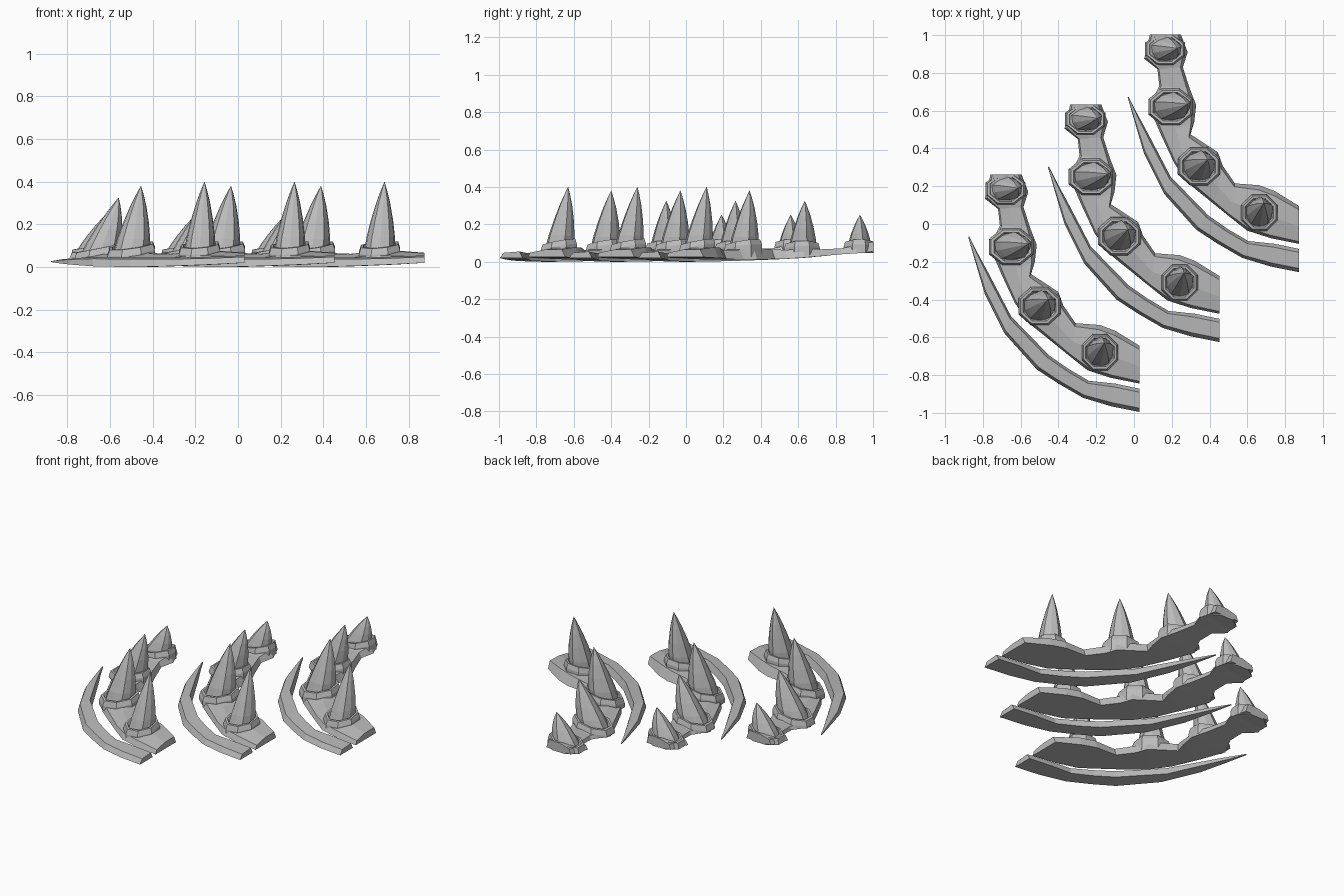
import bpy, math
from mathutils import Vector

if "Cube" in bpy.data.objects:
    bpy.data.objects.remove(bpy.data.objects["Cube"])

grey = bpy.data.materials.new("stone_grey")
grey.diffuse_color = (0.5, 0.5, 0.5, 1)
grey.use_nodes = True
grey.node_tree.nodes["Principled BSDF"].inputs["Base Color"].default_value = grey.diffuse_color
STEP = Vector((0.422, 0.37, 0))


def make(name, rings, closed_ends=True):
    """Skin a list of equal-length point rings into one closed flat-shaded mesh."""
    n = len(rings[0])
    verts = [p for r in rings for p in r]
    faces = []
    for i in range(len(rings) - 1):
        for j in range(n):
            k = (j + 1) % n
            faces.append((i*n + j, i*n + k, (i+1)*n + k, (i+1)*n + j))
    if closed_ends:
        faces.append(tuple(reversed(range(n))))
        faces.append(tuple(range((len(rings) - 1)*n, len(rings)*n)))
    me = bpy.data.meshes.new(name)
    me.from_pydata(verts, [], faces)
    me.materials.append(grey)
    # consistent outward normals
    import bmesh
    bm = bmesh.new()
    bm.from_mesh(me)
    bmesh.ops.remove_doubles(bm, verts=bm.verts, dist=1e-5)
    bmesh.ops.recalc_face_normals(bm, faces=bm.faces)
    bm.to_mesh(me)
    bm.free()
    # three identical rows, stepped diagonally
    for c in range(3):
        ob = bpy.data.objects.new(f"{name}_row{c + 1}", me)
        ob.location = STEP * c
        bpy.context.collection.objects.link(ob)


# gum strip stations: outer xy, inner xy, bottom z, thickness
gum = [((.03, -.845), (.03, -.645), .025, .04),
       ((-.12, -.815), (-.10, -.565), .02, .055),
       ((-.245, -.775), (-.18, -.535), .018, .055),
       ((-.34, -.70), (-.31, -.525), .015, .045),
       ((-.42, -.635), (-.375, -.43), .012, .05),
       ((-.55, -.53), (-.40, -.36), .012, .06),
       ((-.63, -.42), (-.545, -.265), .014, .05),
       ((-.70, -.27), (-.525, -.20), .016, .045),
       ((-.765, -.12), (-.515, -.11), .022, .045),
       ((-.71, -.01), (-.55, -.02), .03, .035),
       ((-.72, .08), (-.585, .09), .04, .03),
       ((-.79, .135), (-.56, .17), .045, .04),
       ((-.76, .262), (-.595, .262), .055, .05)]
rings = []
for o, i, z, t in gum:
    o, i = Vector((*o, z)), Vector((*i, z))
    up = Vector((0, 0, t))
    rings.append([o, o.lerp(i, .06) + up*.6, o.lerp(i, .45) + up,
                  o.lerp(i, .9) + up*1.05, i])
make("gum_strip", rings)

# outer lip stations: outer xy, inner xy, bottom z, thickness
lip = [((.03, -.995), (.03, -.872), .02, .035),
       ((-.12, -.965), (-.10, -.845), .012, .037),
       ((-.27, -.92), (-.24, -.83), .006, .04),
       ((-.40, -.845), (-.35, -.765), .002, .044),
       ((-.515, -.77), (-.45, -.695), 0, .046),
       ((-.685, -.58), (-.65, -.49), .004, .044),
       ((-.79, -.37), (-.765, -.27), .012, .03),
       ((-.84, -.20), (-.83, -.15), .018, .018),
       ((-.878, -.068), (-.872, -.066), .024, .004)]
rings = []
for o, i, z, t in lip:
    o, i = Vector((*o, z)), Vector((*i, z))
    up = Vector((0, 0, t))
    rings.append([o, o.lerp(i, .16) + up*.8, o.lerp(i, .85) + up, i])
make("outer_lip", rings)

# teeth: centre, tip, socket radii, base z, rim z, turn of the socket
teeth = [((-.18, -.68), (-.157, -.63, .40), (.105, .105), .03, .105, -.45),
         ((-.50, -.435), (-.455, -.40, .38), (.122, .11), .025, .10, -.75),
         ((-.65, -.12), (-.56, -.105, .325), (.128, .105), .03, .09, -1.45),
         ((-.68, .185), (-.615, .19, .25), (.115, .09), .048, .10, -1.5)]


def ring(c, rx, ry, n, z, slope=(0, 0), ridge=0):
    """Flat loop of points about c, tilted by slope, with optional ridges."""
    pts = []
    for k in range(n):
        a = 2*math.pi*(k + .5)/n
        s = 1 - ridge*(k % 2)
        x, y = rx*s*math.cos(a), ry*s*math.sin(a)
        pts.append(Vector((c[0] + x, min(c[1] + y, .262), z + x*slope[0] + y*slope[1])))
    return pts


for num, (c, tip, (rx, ry), z0, zr, turn) in enumerate(teeth, 1):
    # inward side of the socket rim stands higher
    inward = turn + math.pi/2
    if num > 2:
        inward = .1
    sl = (.2*math.cos(inward), .2*math.sin(inward))
    make(f"socket_{num}", [
        ring(c, rx, ry, 8, z0),
        ring(c, rx*.99, ry*.99, 8, zr - .028, sl),
        ring(c, rx*.90, ry*.90, 8, zr, sl),
        ring(c, rx*.78, ry*.78, 8, zr, sl),
        ring(c, rx*.70, ry*.70, 8, zr - .02, sl)])
    # ridged horn leaning over the inner edge, bulging on its outer side
    rings = []
    for t, s in ((0, 1), (.2, .93), (.45, .72), (.7, .45), (.88, .2), (1, .01)):
        f = t**.9
        p = (c[0] + (tip[0] - c[0])*f, c[1] + (tip[1] - c[1])*f)
        rings.append(ring(p, rx*.72*s, ry*.74*s, 10, zr - .03 + (tip[2] - zr + .03)*t, ridge=.08))
    make(f"tooth_{num}", rings)
